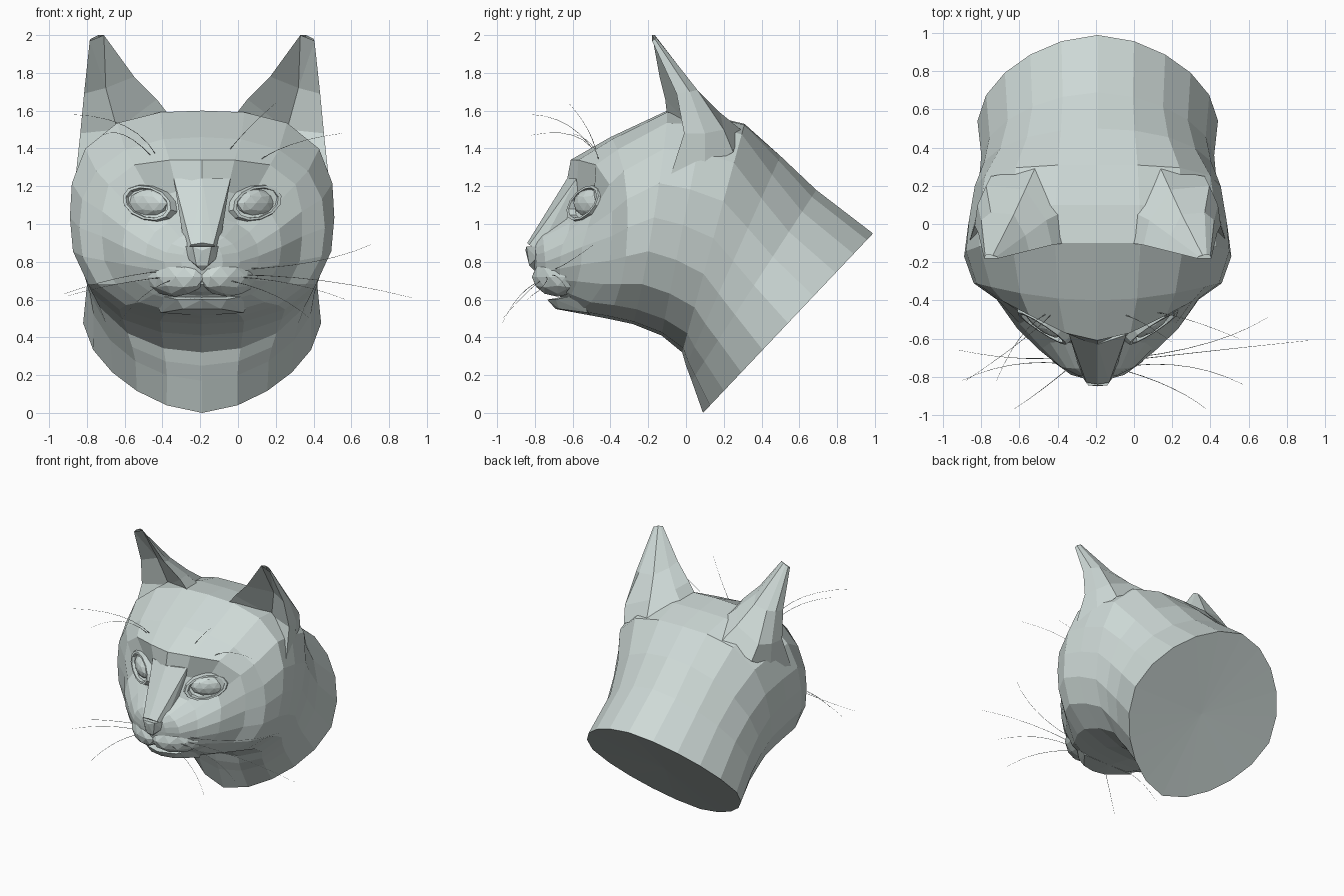
import bpy, bmesh, math
from mathutils import Vector

cube = bpy.data.objects.get("Cube")
if cube:
    bpy.data.objects.remove(cube)

AXIS = -0.19  # the head's mirror plane
PALE = (0.62, 0.7, 0.68, 1)
pale = bpy.data.materials.new("pale_grey_green")
pale.use_nodes = True
pale.diffuse_color = PALE
pale.node_tree.nodes["Principled BSDF"].inputs["Base Color"].default_value = PALE


def finish(name, bm):
    bmesh.ops.recalc_face_normals(bm, faces=bm.faces)
    mesh = bpy.data.meshes.new(name)
    bm.to_mesh(mesh)
    bm.free()
    mesh.materials.append(pale)
    obj = bpy.data.objects.new(name, mesh)
    obj.location.x = AXIS
    bpy.context.collection.objects.link(obj)
    return obj


def skin(bm, rows, closed=True):
    """Bridge rows of points with quads; returns the vertex rows."""
    grid = [[bm.verts.new(p) for p in row] for row in rows]
    for a, b in zip(grid, grid[1:]):
        n = len(a)
        for i in range(n if closed else n - 1):
            j = (i + 1) % n
            bm.faces.new((a[i], a[j], b[j], b[i]))
    return grid


def fan(bm, loop, point):
    tip = bm.verts.new(point)
    for i in range(len(loop)):
        bm.faces.new((loop[i], loop[(i + 1) % len(loop)], tip))


def hull(name, half):
    """Mirrored convex solid from points on one side."""
    bm = bmesh.new()
    for x, y, z in half:
        for s in ((1, -1) if x else (1,)):
            bm.verts.new((s * x, y, z))
    out = bmesh.ops.convex_hull(bm, input=bm.verts)
    loose = {v for v in out["geom_interior"] if isinstance(v, bmesh.types.BMVert)}
    bmesh.ops.delete(bm, geom=list(loose), context="VERTS")
    return finish(name, bm)


def ball(name, centre, size, tilt):
    """Low-poly ellipsoid sheared back along x."""
    bm = bmesh.new()
    bmesh.ops.create_icosphere(bm, subdivisions=2, radius=1)
    for v in bm.verts:
        v.co = Vector((v.co.x * size[0], v.co.y * size[1], v.co.z * size[2]))
        v.co.y += tilt * v.co.x
        v.co += Vector(centre)
    return finish(name, bm)


# Head and neck: rings from the neck cut to the muzzle
# top y, top z, bottom y, bottom z, half width, side setback, squareness above, below
RINGS = [
    (.99, .95, .09, 0, .63, 0, 1.75, 1.65),
    (.69, 1.18, .03, .17, .61, 0, 1.75, 1.9),
    (.5, 1.36, 0, .25, .62, 0, 2.1, 2.1),
    (.31, 1.53, -.02, .32, .65, 0, 3.2, 2.2),
    (.1, 1.58, -.13, .41, .68, 0, 3.2, 2.4),
    (-.1, 1.6, -.28, .47, .7, .02, 2.8, 2.5),
    (-.4, 1.46, -.42, .5, .65, .1, 2.5, 2.4),
    (-.61, 1.34, -.58, .53, .53, .2, 3.8, 2.5),
    (-.64, 1.18, -.64, .58, .42, .09, 2.4, 2.3),
    (-.66, 1.04, -.67, .62, .3, 0, 2.2, 2.2),
    (-.76, .96, -.73, .64, .2, 0, 2, 2),
    (-.8, .92, -.78, .68, .11, 0, 2, 2),
]
SIDES = 20


def ring(ty, tz, by, bz, width, back, above, below):
    row = []
    for i in range(SIDES):
        a = math.tau * i / SIDES
        s, c = math.sin(a), math.cos(a)
        power = above if c > 0 else below
        r = (abs(s) ** power + abs(c) ** power) ** (-1 / power)
        s, c = s * r, c * r
        t = (1 - c) / 2
        row.append(Vector((width * s, ty + (by - ty) * t + back * s * s,
                           tz + (bz - tz) * t)))
    return row


def sculpt(p):
    """Push in the eye sockets."""
    d = (Vector((abs(p.x), p.z)) - Vector((.29, 1.14))).length
    if p.y < -.35:
        p.y += .13 * max(0, 1 - d / .27)
    return p


bm = bmesh.new()
grid = skin(bm, [[sculpt(p) for p in ring(*r)] for r in RINGS])
fan(bm, grid[0], (0, .53, .485))
fan(bm, grid[-1], (0, -.81, .8))
finish("head", bm)

# Bridge of the nose, nose pad and chin
hull("nose_bridge", [(.15, -.58, 1.24), (0, -.63, 1.24), (.12, -.56, 1.06), (0, -.665, 1.04),
                     (.09, -.75, .95), (0, -.785, .965), (.09, -.78, .86), (0, -.84, .9),
                     (.06, -.83, .89)])
hull("nose_pad", [(.09, -.79, .88), (.05, -.845, .88), (0, -.85, .86), (.08, -.79, .82),
                  (.03, -.83, .78), (0, -.8, .75), (.05, -.7, .8)])
hull("chin", [(.13, -.69, .6), (0, -.735, .6), (.1, -.67, .55), (0, -.69, .55),
              (.27, -.56, .63), (.22, -.52, .53), (0, -.5, .515)])

# Ear rows run from the inner front edge round the back to the outer front edge
BASE = [(.17, -.1, 1.57), (.19, .06, 1.56), (.33, .29, 1.5), (.56, .25, 1.38),
        (.62, .1, 1.3), (.675, -.1, 1.2)]
LOW = [(.24, -.11, 1.66), (.27, .02, 1.64), (.38, .18, 1.59), (.585, .2, 1.5),
       (.63, .1, 1.48), (.645, -.01, 1.48)]
MIDDLE = [(.36, -.14, 1.78), (.38, -.06, 1.75), (.44, .05, 1.72), (.56, .06, 1.71),
          (.61, .02, 1.7), (.625, -.05, 1.69)]
TIP = [(.52, -.18, 2), (.53, -.17, 2), (.55, -.165, 2), (.57, -.16, 1.99),
       (.59, -.165, 1.98), (.595, -.18, 1.97)]

for side, label in ((1, "left"), (-1, "right")):
    flip = lambda p: Vector((side * p[0], p[1], p[2]))

    bm = bmesh.new()
    rows = skin(bm, [[flip(p) for p in r] for r in (BASE, LOW, MIDDLE, TIP)], closed=False)
    deep = bm.verts.new(flip((.45, .05, 1.5)))
    high = bm.verts.new(flip((.51, -.01, 1.72)))
    inner = [r[0] for r in rows]
    outer = [r[-1] for r in rows]
    for edge in (inner, outer):
        for corners in ((edge[0], edge[1], deep), (edge[1], edge[2], high, deep),
                        (edge[2], edge[3], high)):
            bm.faces.new(corners)
    bm.faces.new((inner[0], outer[0], deep))
    bm.faces.new((inner[3], outer[3], high))
    finish(label + "_ear", bm)

    # Eyeball inside a slanted almond of lids
    ball(label + "_eye", flip((.285, -.51, 1.11)), (.105, .06, .075), side * .6)
    centre, along, up, out = (Vector(v) for v in (
        (.285, -.53, 1.11), (.12, .08, .035), (-.02, .01, .08), (.4, -.9, .1)))
    lids = []
    for size, lift in ((1.25, -.05), (1.06, .02), (.92, .02), (.85, -.03)):
        lids.append([])
        for i in range(12):
            a = math.tau * i / 12
            lids[-1].append(flip(centre + size * (math.cos(a) * along + math.sin(a) * up)
                                 + lift * out))
    bm = bmesh.new()
    skin(bm, lids)
    finish(label + "_eyelids", bm)

    # Whisker pad with the upper lip
    ball(label + "_whisker_pad", flip((.14, -.68, .72)), (.16, .11, .105), side * .5)

# Whiskers: fine bent hairs, start, middle and end, already in place
WHISKERS = {
    "left_cheek": [((.0, -.7, .76), (.4, -.62, .8), (.7, -.49, .89)),
                   ((.0, -.71, .73), (.45, -.66, .7), (.92, -.61, .61)),
                   ((.0, -.74, .72), (.3, -.75, .68), (.57, -.84, .6)),
                   ((-.04, -.77, .7), (.2, -.86, .62), (.38, -.97, .5))],
    "right_cheek": [((-.4, -.7, .75), (-.65, -.7, .71), (-.92, -.66, .63)),
                    ((-.38, -.73, .72), (-.65, -.74, .68), (-.9, -.82, .62)),
                    ((-.36, -.77, .7), (-.5, -.88, .62), (-.63, -.97, .48))],
    "left_brow": [((.09, -.46, 1.32), (.28, -.5, 1.42), (.55, -.6, 1.48)),
                  ((-.07, -.47, 1.36), (.05, -.52, 1.5), (.2, -.62, 1.64))],
    "right_brow": [((-.43, -.47, 1.36), (-.6, -.62, 1.52), (-.88, -.82, 1.58)),
                   ((-.46, -.47, 1.36), (-.6, -.6, 1.47), (-.72, -.82, 1.47))],
}
for place, hairs in WHISKERS.items():
    curve = bpy.data.curves.new(place + "_whiskers", "CURVE")
    curve.dimensions = "3D"
    curve.bevel_depth = .002
    curve.bevel_resolution = 0
    for a, b, c in hairs:
        a, b, c = Vector(a), Vector(b), Vector(c)
        spline = curve.splines.new("POLY")
        spline.points.add(6)
        for i, point in enumerate(spline.points):
            t = i / 6
            p = a * (1 - t) ** 2 + (4 * b - a - c) * t * (1 - t) + c * t * t
            point.co = (*p, 1)
            point.radius = 1 - .7 * t
    curve.materials.append(pale)
    obj = bpy.data.objects.new(place + "_whiskers", curve)
    bpy.context.collection.objects.link(obj)
